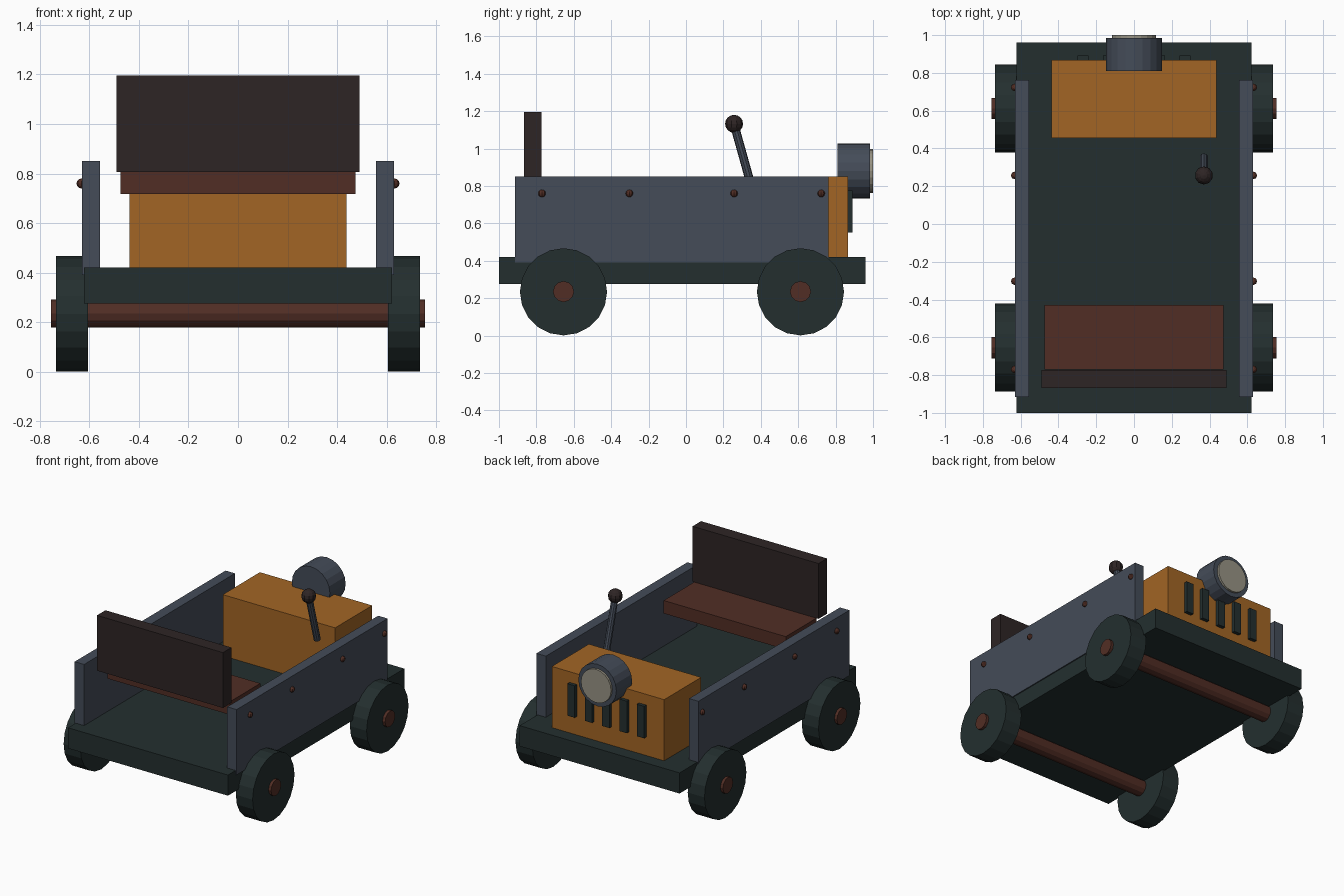
import bpy
from math import pi
from mathutils import Vector

cube = bpy.data.objects.get("Cube")
if cube:
    bpy.data.objects.remove(cube, do_unlink=True)


def material(name, rgb):
    m = bpy.data.materials.new(name)
    m.use_nodes = True
    m.diffuse_color = (*rgb, 1)
    m.node_tree.nodes["Principled BSDF"].inputs["Base Color"].default_value = (*rgb, 1)
    return m


ORANGE = material("orange paint", (0.36, 0.13, 0.018))
STEEL = material("slate steel", (0.058, 0.072, 0.098))
GREEN = material("dark green", (0.017, 0.028, 0.028))
BROWN = material("red brown", (0.083, 0.027, 0.018))
DARK = material("dark brown", (0.027, 0.018, 0.018))
LENS = material("lens cream", (0.31, 0.29, 0.23))


def finish(name, mat):
    ob = bpy.context.object
    ob.name = name
    ob.data.materials.append(mat)
    return ob


def box(name, mat, x, y, z):
    """Box from (min, max) pairs."""
    spans = (x, y, z)
    bpy.ops.mesh.primitive_cube_add(size=1, location=[(a + b) / 2 for a, b in spans])
    ob = finish(name, mat)
    ob.scale = [b - a for a, b in spans]
    bpy.ops.object.transform_apply(location=False, rotation=False, scale=True)
    return ob


def rod(name, mat, start, end, radius, sides):
    """Cylinder between two points."""
    a, b = Vector(start), Vector(end)
    bpy.ops.mesh.primitive_cylinder_add(vertices=sides, radius=radius, depth=(b - a).length,
                                        location=(a + b) / 2)
    ob = finish(name, mat)
    ob.rotation_euler = (b - a).to_track_quat('Z', 'Y').to_euler()
    return ob


def ball(name, mat, centre, radius, segments, rings):
    bpy.ops.mesh.primitive_uv_sphere_add(segments=segments, ring_count=rings,
                                         radius=radius, location=centre)
    return finish(name, mat)


# Deck, hood and seat
box("deck", GREEN, (-0.622, 0.622), (-1, 0.96), (0.275, 0.42))
box("hood", ORANGE, (-0.437, 0.437), (0.455, 0.867), (0.42, 0.85))
box("seat", BROWN, (-0.475, 0.475), (-0.77, -0.43), (0.717, 0.808))
box("seat_back", DARK, (-0.49, 0.49), (-0.867, -0.773), (0.806, 1.195))

# Grille slots
for i in range(-2, 3):
    x = i * 0.135
    box("grille_slot", GREEN, (x - 0.028, x + 0.028), (0.85, 0.891), (0.55, 0.775))

# Side panels with bolts
for side, s in (("left", 1), ("right", -1)):
    box(side + "_panel", STEEL, sorted((s * 0.557, s * 0.63)), (-0.915, 0.762), (0.39, 0.85))
    for y in (-0.77, -0.303, 0.257, 0.723):
        ball(side + "_bolt", BROWN, (s * 0.632, y, 0.76), 0.02, 8, 6)

# Axles and wheels
for end, y in (("rear", -0.655), ("front", 0.612)):
    rod(end + "_axle", BROWN, (-0.755, y, 0.235), (0.755, y, 0.235), 0.056, 12)
    for side, s in (("left", 1), ("right", -1)):
        rod(f"{end}_{side}_wheel", GREEN, (s * 0.605, y, 0.234), (s * 0.735, y, 0.234), 0.233, 20)

# Headlamp
rod("headlamp", STEEL, (0, 0.81, 0.88), (0, 0.985, 0.88), 0.148, 20)
rod("headlamp_lens", LENS, (0, 0.97, 0.88), (0, 1, 0.88), 0.117, 20)

# Lever
rod("lever_rod", STEEL, (0.37, 0.352, 0.79), (0.37, 0.257, 1.13), 0.023, 10)
ball("lever_knob", DARK, (0.37, 0.257, 1.132), 0.048, 10, 8)
